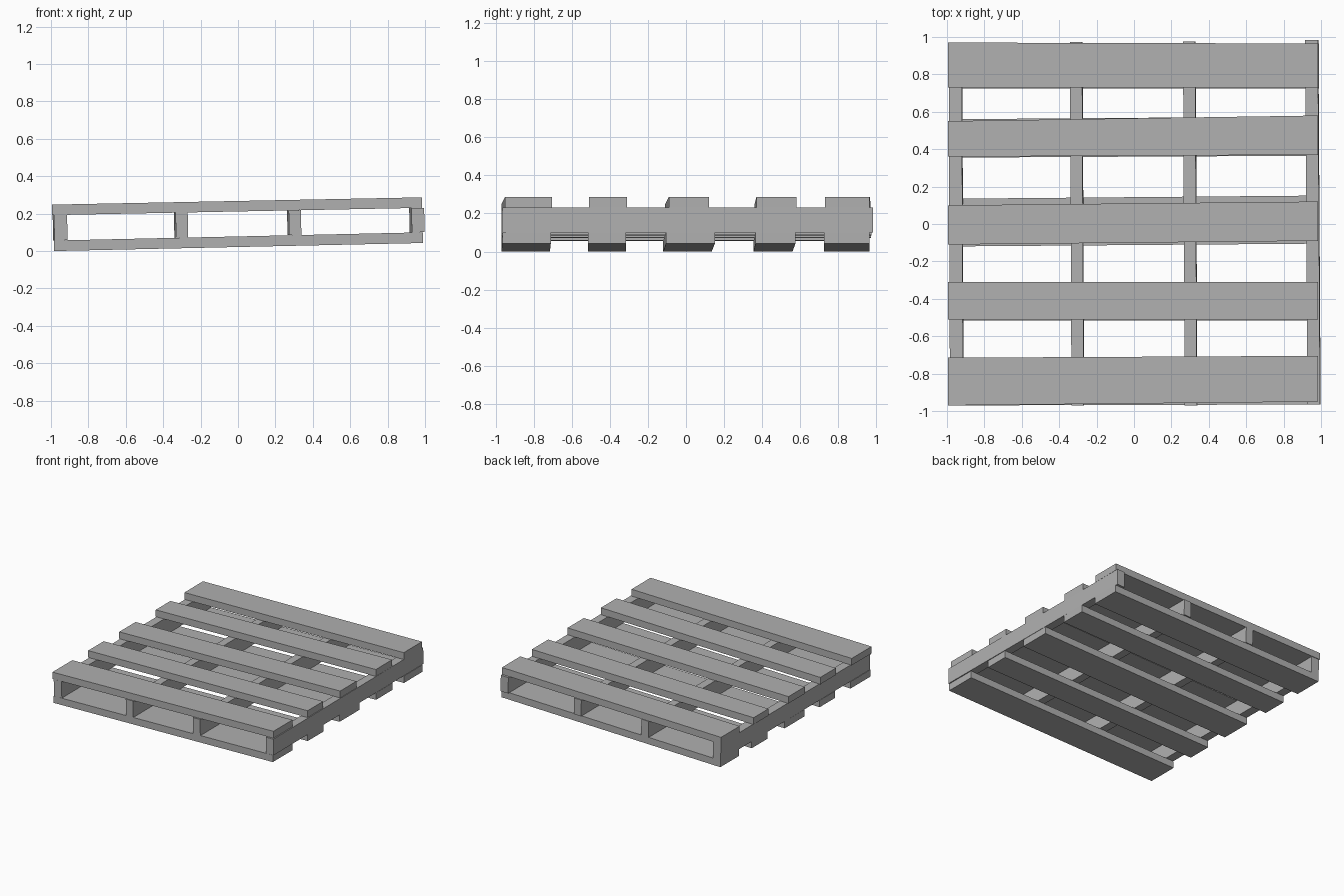
import bpy

if "Cube" in bpy.data.objects:
    bpy.data.objects.remove(bpy.data.objects["Cube"])

# Mid-grey wood
grey = bpy.data.materials.new("grey_wood")
grey.diffuse_color = (0.435, 0.435, 0.435, 1)
grey.use_nodes = True
grey.node_tree.nodes["Principled BSDF"].inputs["Base Color"].default_value = grey.diffuse_color


def prism(name, end_a, end_b):
    """Box-like plank made from two four-corner end faces."""
    faces = [(3, 2, 1, 0), (4, 5, 6, 7)]
    faces += [(i, (i + 1) % 4, (i + 1) % 4 + 4, i + 4) for i in range(4)]
    mesh = bpy.data.meshes.new(name)
    mesh.from_pydata(end_a + end_b, [], faces)
    mesh.update()
    mesh.materials.append(grey)
    bpy.context.collection.objects.link(bpy.data.objects.new(name, mesh))


def deck_board(name, x0, x1, left, right, z_left, z_right):
    def end(x, y, z):
        return [(x, y[0], z[0]), (x, y[1], z[0]), (x, y[1], z[1]), (x, y[0], z[1])]
    prism(name, end(x0, left, z_left), end(x1, right, z_right))


def under_top(x):
    return 0.192 + 0.0195 * (x + 1)


def over_bottom(x):
    return 0.056 + 0.0225 * (x + 1)


# Top deck: y range at the left end and at the right end
top = [((-0.97, -0.715), (-0.95, -0.705)),
       ((-0.51, -0.31), (-0.51, -0.31)),
       ((-0.11, 0.10), (-0.09, 0.12)),
       ((0.36, 0.55), (0.37, 0.58)),
       ((0.73, 0.97), (0.73, 0.965))]
for i, (l, r) in enumerate(top):
    deck_board(f"top_board_{i + 1}", -0.995, 0.985, l, r,
               (0.192, 0.248), (0.231, 0.287))

# Bottom deck
bottom = [((-0.97, -0.715), (-0.965, -0.71)),
          ((-0.515, -0.315), (-0.515, -0.315)),
          ((-0.12, 0.135), (-0.105, 0.152)),
          ((0.355, 0.56), (0.365, 0.575)),
          ((0.725, 0.965), (0.725, 0.965))]
for i, (l, r) in enumerate(bottom):
    deck_board(f"bottom_board_{i + 1}", -0.985, 0.99, l, r,
               (0.0, 0.056), (0.043, 0.1))

# Stringers: front x range, back shift, front y, back y
stringers = [(-0.981, -0.911, -0.007, -0.97, 0.965),
             (-0.331, -0.266, -0.009, -0.97, 0.972),
             (0.274, 0.339, -0.009, -0.97, 0.975),
             (0.93, 0.998, -0.012, -0.965, 0.983)]
for i, (x0, x1, shift, y0, y1) in enumerate(stringers):
    def end(y, dx):
        a, b = x0 + dx, x1 + dx
        lean = 0.003
        return [(a, y, over_bottom(a)), (a - lean, y, under_top(a)),
                (b - lean, y, under_top(b)), (b, y, over_bottom(b))]
    prism(f"stringer_{i + 1}", end(y0, 0), end(y1, shift))
